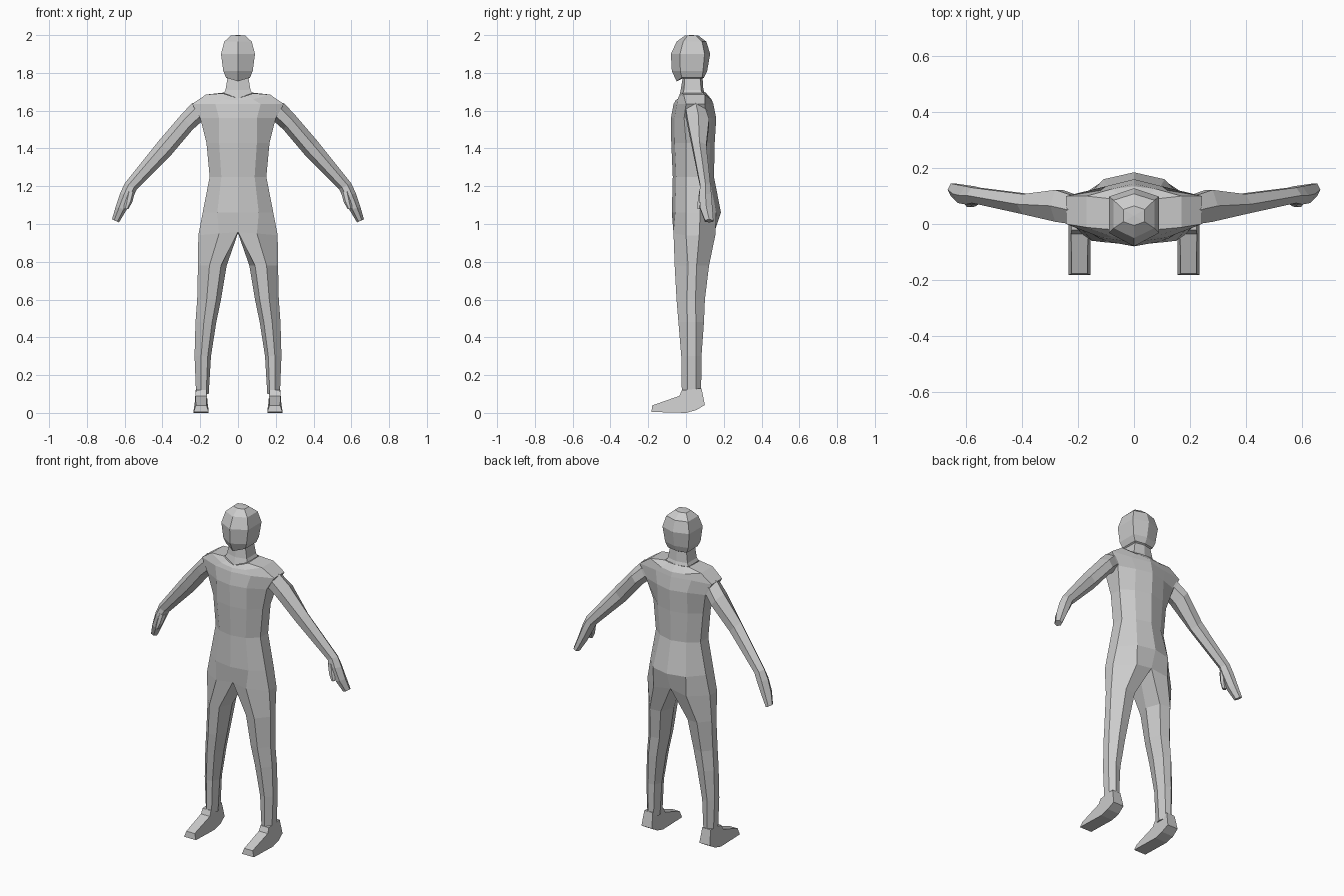
import bpy, bmesh

grey = bpy.data.materials.new("plain_grey")
grey.diffuse_color = (0.6, 0.6, 0.6, 1)


def bridge(bm, a, b, closed):
    """Quads between two rows of vertices."""
    n = min(len(a), len(b))
    for i in range(n if closed else n - 1):
        j = (i + 1) % n
        bm.faces.new((a[i], a[j], b[j], b[i]))


def loft(bm, rows, closed, cap_start=False, cap_end=False):
    rows = [[bm.verts.new(p) for p in row] for row in rows]
    for a, b in zip(rows, rows[1:]):
        bridge(bm, a, b, closed)
    if cap_start:
        bm.faces.new(rows[0])
    if cap_end:
        bm.faces.new(rows[-1])
    return rows


def finish(bm, name):
    """Bake the half mesh with its mirror image into one flat shaded object."""
    geom = bm.verts[:] + bm.edges[:] + bm.faces[:]
    copy = bmesh.ops.duplicate(bm, geom=geom)["geom"]
    for v in copy:
        if isinstance(v, bmesh.types.BMVert):
            v.co.x = -v.co.x
    bmesh.ops.reverse_faces(bm, faces=[f for f in copy if isinstance(f, bmesh.types.BMFace)])
    bmesh.ops.remove_doubles(bm, verts=bm.verts[:], dist=0.0005)
    bmesh.ops.recalc_face_normals(bm, faces=bm.faces[:])
    me = bpy.data.meshes.new(name)
    bm.to_mesh(me)
    bm.free()
    me.materials.append(grey)
    bpy.context.collection.objects.link(bpy.data.objects.new(name, me))


# Torso half rows: z, half width, panel half width, front y, back y
def torso_row(z, w, a, yf, yb, s0=0.0, s1=0.075):
    return [(0, yf, z), (a, yf + 0.018, z), (w, s0, z),
            (w, s1, z), (a, yb - 0.025, z), (0, yb, z)]


def leg_row(z, xi, xo, yf, yb):
    w, m = xo - xi, (yf + yb) / 2
    return [(xi + 0.2 * w, yf + 0.008, z), (xi + 0.6 * w, yf, z),
            (xo, m - 0.02, z), (xo, m + 0.025, z),
            (xi + 0.65 * w, yb, z), (xi + 0.2 * w, yb - 0.008, z), (xi, m, z)]


# Torso and legs in one skin
bm = bmesh.new()
torso = loft(bm, [
    [(0, -0.04, 1.665), (0.045, -0.036, 1.68), (0.08, -0.02, 1.692),
     (0.08, 0.09, 1.695), (0.045, 0.1, 1.695), (0, 0.105, 1.695)],
    [(0, -0.055, 1.655), (0.08, -0.045, 1.66), (0.17, -0.012, 1.685),
     (0.17, 0.1, 1.685), (0.08, 0.125, 1.665), (0, 0.135, 1.66)],
    torso_row(1.635, 0.243, 0.12, -0.066, 0.145, 0.0, 0.1),
    torso_row(1.56, 0.2, 0.1, -0.08, 0.16, -0.01, 0.1),
    torso_row(1.43, 0.167, 0.1, -0.078, 0.152),
    torso_row(1.25, 0.15, 0.088, -0.07, 0.148),
    torso_row(1.06, 0.187, 0.11, -0.075, 0.185),
], False)
hip = [(0, -0.05, 0.957), (0.1, -0.066, 0.95), (0.21, 0.0, 0.94),
       (0.21, 0.07, 0.94), (0.11, 0.155, 0.94), (0, 0.15, 0.957), (0, 0.05, 0.952)]
legs = loft(bm, [
    hip,
    leg_row(0.78, 0.06, 0.212, -0.06, 0.122),
    leg_row(0.6, 0.09, 0.216, -0.05, 0.1),
    leg_row(0.48, 0.115, 0.225, -0.04, 0.095),
    leg_row(0.3, 0.143, 0.23, -0.025, 0.082),
    leg_row(0.1, 0.155, 0.222, -0.022, 0.08),
], True, cap_end=True)
bridge(bm, torso[-1], legs[0][:6], False)
finish(bm, "torso_and_legs")

# Feet: side profile (y, z, inset of the upper edge)
bm = bmesh.new()
profile = [(-0.183, 0.005, 0), (0.0, 0.0, 0), (0.055, 0.015, 0), (0.1, 0.042, 0.005),
           (0.082, 0.13, 0.012), (-0.022, 0.12, 0.012), (-0.035, 0.09, 0.01), (-0.178, 0.04, 0.012)]
loft(bm, [[(0.155 + i, y, z) for y, z, i in profile],
          [(0.235 - i, y, z) for y, z, i in profile]], True, True, True)
finish(bm, "feet")


# Arm rows: upper edge (x, z), lower edge (x, z), front y, back y
def arm_row(u, l, yf, yb):
    m = (yf + yb) / 2

    def at(t, y):
        return (u[0] + (l[0] - u[0]) * t, y, u[1] + (l[1] - u[1]) * t)
    return [at(0, m), at(0.3, yb), at(0.75, yb), at(1, m), at(0.75, yf), at(0.3, yf)]


bm = bmesh.new()
loft(bm, [
    arm_row((0.2, 1.65), (0.17, 1.55), 0.0, 0.1),
    arm_row((0.245, 1.638), (0.195, 1.54), 0.0, 0.105),
    arm_row((0.3, 1.58), (0.24, 1.5), 0.008, 0.122),
    arm_row((0.42, 1.44), (0.35, 1.37), 0.035, 0.107),
    arm_row((0.6, 1.215), (0.535, 1.185), 0.075, 0.13),
], True, True, True)
finish(bm, "arms")

# Hands with a thumb each
bm = bmesh.new()
loft(bm, [
    arm_row((0.6, 1.215), (0.535, 1.185), 0.075, 0.13),
    arm_row((0.625, 1.16), (0.552, 1.15), 0.07, 0.135),
    arm_row((0.648, 1.09), (0.59, 1.075), 0.075, 0.14),
    arm_row((0.667, 1.025), (0.63, 1.008), 0.1, 0.145),
], True, True, True)
loft(bm, [
    arm_row((0.59, 1.175), (0.545, 1.17), 0.07, 0.11),
    arm_row((0.6, 1.12), (0.56, 1.115), 0.062, 0.09),
    arm_row((0.605, 1.08), (0.58, 1.08), 0.06, 0.08),
], True, True, True)
finish(bm, "hands")


# Head and neck: hexagonal rows z, half width, front y, side front y, side back y, back y
def head_row(z, w, yf, s0, s1, yb, drop=0.0):
    return [(0, yf, z - drop), (w, s0, z), (w, s1, z), (0, yb, z)]


bm = bmesh.new()
rows = loft(bm, [
    head_row(1.692, 0.075, -0.038, -0.018, 0.085, 0.1, 0.027),
    head_row(1.71, 0.066, -0.028, -0.01, 0.08, 0.092),
    head_row(1.77, 0.056, -0.018, -0.008, 0.075, 0.088),
    head_row(1.775, 0.064, -0.05, -0.022, 0.085, 0.095, 0.02),
    head_row(1.81, 0.078, -0.075, -0.03, 0.09, 0.112),
    head_row(1.9, 0.09, -0.08, -0.032, 0.098, 0.128),
    head_row(1.965, 0.073, -0.05, -0.015, 0.085, 0.108),
    head_row(1.998, 0.038, -0.005, 0.008, 0.052, 0.065),
], False)
top = bm.verts.new((0, 0.03, 2.0))
for a, b in zip(rows[-1], rows[-1][1:]):
    bm.faces.new((a, b, top))
finish(bm, "head_and_neck")
